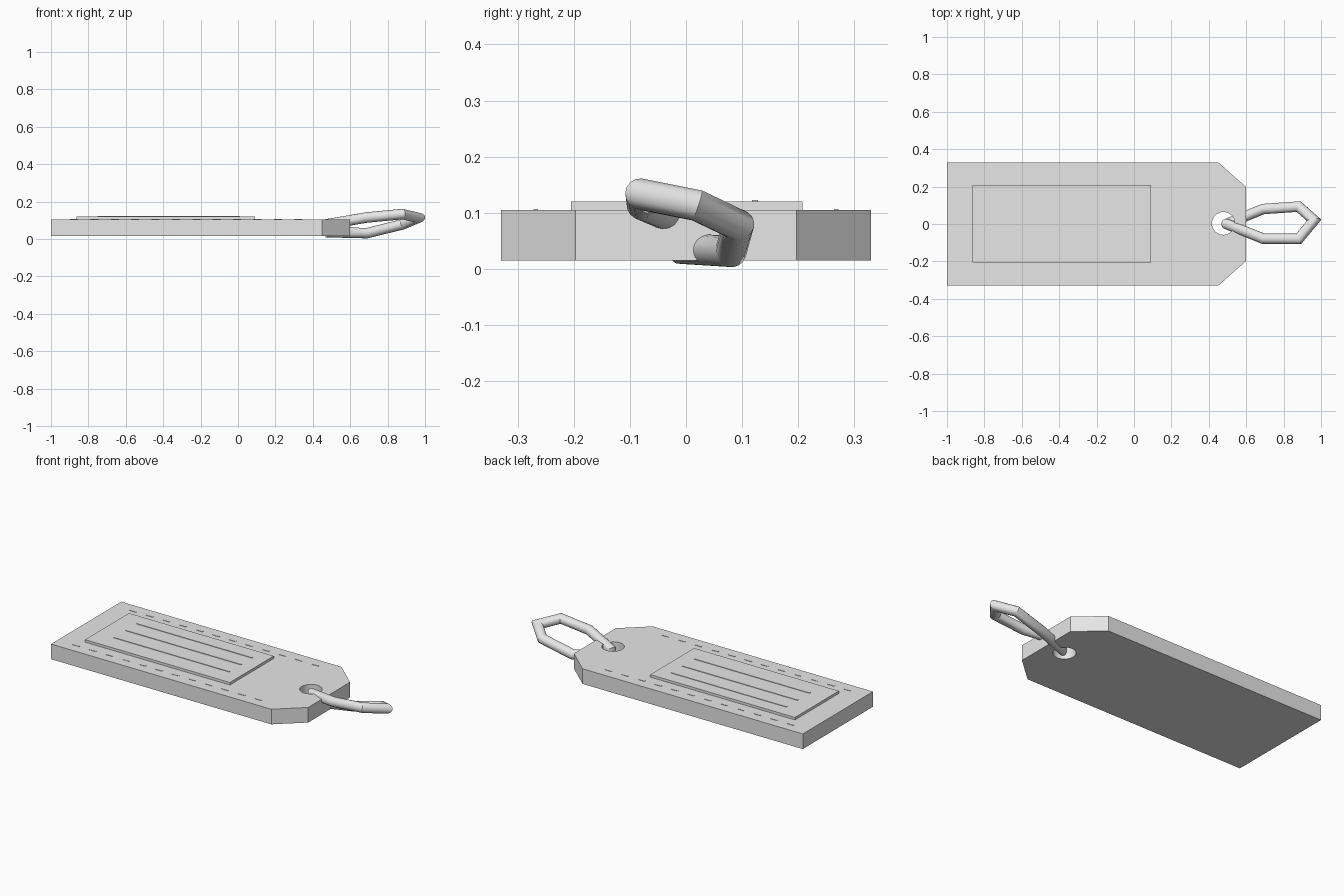
import bpy, bmesh, math
from mathutils import Vector

if "Cube" in bpy.data.objects:
    bpy.data.objects.remove(bpy.data.objects["Cube"])

grey = bpy.data.materials.new("light grey")
grey.diffuse_color = (0.8, 0.8, 0.8, 1)
grey.use_nodes = True
grey.node_tree.nodes["Principled BSDF"].inputs["Base Color"].default_value = grey.diffuse_color


def finish(name, bm):
    bmesh.ops.recalc_face_normals(bm, faces=bm.faces[:])
    me = bpy.data.meshes.new(name)
    bm.to_mesh(me)
    bm.free()
    me.materials.append(grey)
    ob = bpy.data.objects.new(name, me)
    bpy.context.collection.objects.link(ob)
    return ob


def add_box(bm, x0, x1, y0, y1, z0, z1):
    verts = bmesh.ops.create_cube(bm, size=1)["verts"]
    for v in verts:
        v.co = ((x0 + x1) / 2 + v.co.x * (x1 - x0),
                (y0 + y1) / 2 + v.co.y * (y1 - y0),
                (z0 + z1) / 2 + v.co.z * (z1 - z0))


def smooth(ob, angle):
    bpy.ops.object.select_all(action="DESELECT")
    ob.select_set(True)
    bpy.context.view_layer.objects.active = ob
    bpy.ops.object.shade_smooth_by_angle(angle=math.radians(angle))


# Tag body: rectangle with two clipped corners
bm = bmesh.new()
outline = [(-1, -0.33), (0.45, -0.33), (0.6, -0.197), (0.6, 0.197), (0.45, 0.33), (-1, 0.33)]
base = bm.faces.new([bm.verts.new((x, y, 0.015)) for x, y in outline])
top = bmesh.ops.extrude_face_region(bm, geom=[base])["geom"]
bmesh.ops.translate(bm, vec=(0, 0, 0.09), verts=[g for g in top if isinstance(g, bmesh.types.BMVert)])
tag = finish("tag_body", bm)

# Round hole for the cord
bm = bmesh.new()
bmesh.ops.create_cone(bm, cap_ends=True, segments=32, radius1=0.061, radius2=0.061, depth=0.4)
bmesh.ops.translate(bm, vec=(0.478, 0.003, 0.06), verts=bm.verts[:])
cutter = finish("hole_cutter", bm)
cutter.hide_render = True
cut = tag.modifiers.new("hole", "BOOLEAN")
cut.operation = "DIFFERENCE"
cut.solver = "EXACT"
cut.object = cutter
bpy.context.view_layer.objects.active = tag
bpy.ops.object.modifier_apply(modifier="hole")
bpy.data.objects.remove(cutter)
smooth(tag, 30)

# Raised label plate
bm = bmesh.new()
add_box(bm, -0.863, 0.09, -0.205, 0.208, 0.1, 0.12)
finish("label_plate", bm)

# Writing lines on the label
bm = bmesh.new()
for y in (0.123, 0.018, -0.093):
    add_box(bm, -0.75, 0.01, y - 0.005, y + 0.005, 0.119, 0.123)
finish("label_lines", bm)

# Stitches along both long edges
bm = bmesh.new()
for y in (-0.268, 0.268):
    for i in range(12):
        x = -0.898 + i * 0.109
        add_box(bm, x, x + 0.043, y - 0.004, y + 0.004, 0.104, 0.107)
finish("stitches", bm)

# Cord loop: round section swept along a closed path, mitred at corners
path = [Vector(p) for p in (
    (0.495, 0.0, 0.082), (0.69, -0.078, 0.115), (0.88, -0.08, 0.133), (0.963, 0.02, 0.113),
    (0.88, 0.093, 0.078), (0.69, 0.08, 0.031), (0.495, 0.0, 0.036))]
RADIUS, SIDES = 0.028, 16
n = len(path)
bm = bmesh.new()
d0 = (path[1] - path[0]).normalized()
side = d0.cross(Vector((0, 0, 1))).normalized()
up = side.cross(d0)
start = [path[0] + RADIUS * (math.cos(a) * side + math.sin(a) * up)
         for a in (2 * math.pi * k / SIDES for k in range(SIDES))]
rings = []
pts = start
for i in range(n):
    d_in = (path[i] - path[i - 1]).normalized()
    d_out = (path[(i + 1) % n] - path[i]).normalized()
    normal = (d_in + d_out).normalized()
    d = d0 if i == 0 else d_in
    # slide each point along the segment onto the mitre plane
    pts = [p + d * ((path[i] - p).dot(normal) / d.dot(normal)) for p in pts]
    rings.append([bm.verts.new(p) for p in pts])
# Closing segment: match the last ring to the first with the nearest rotation
shift = min(range(SIDES), key=lambda s: sum(
    (rings[-1][k].co - rings[0][(k + s) % SIDES].co).length for k in range(SIDES)))
for i in range(n):
    a, b = rings[i], rings[(i + 1) % n]
    s = shift if i == n - 1 else 0
    for k in range(SIDES):
        j = (k + 1) % SIDES
        bm.faces.new((a[k], a[j], b[(j + s) % SIDES], b[(k + s) % SIDES]))
cord = finish("cord_loop", bm)
smooth(cord, 30)
